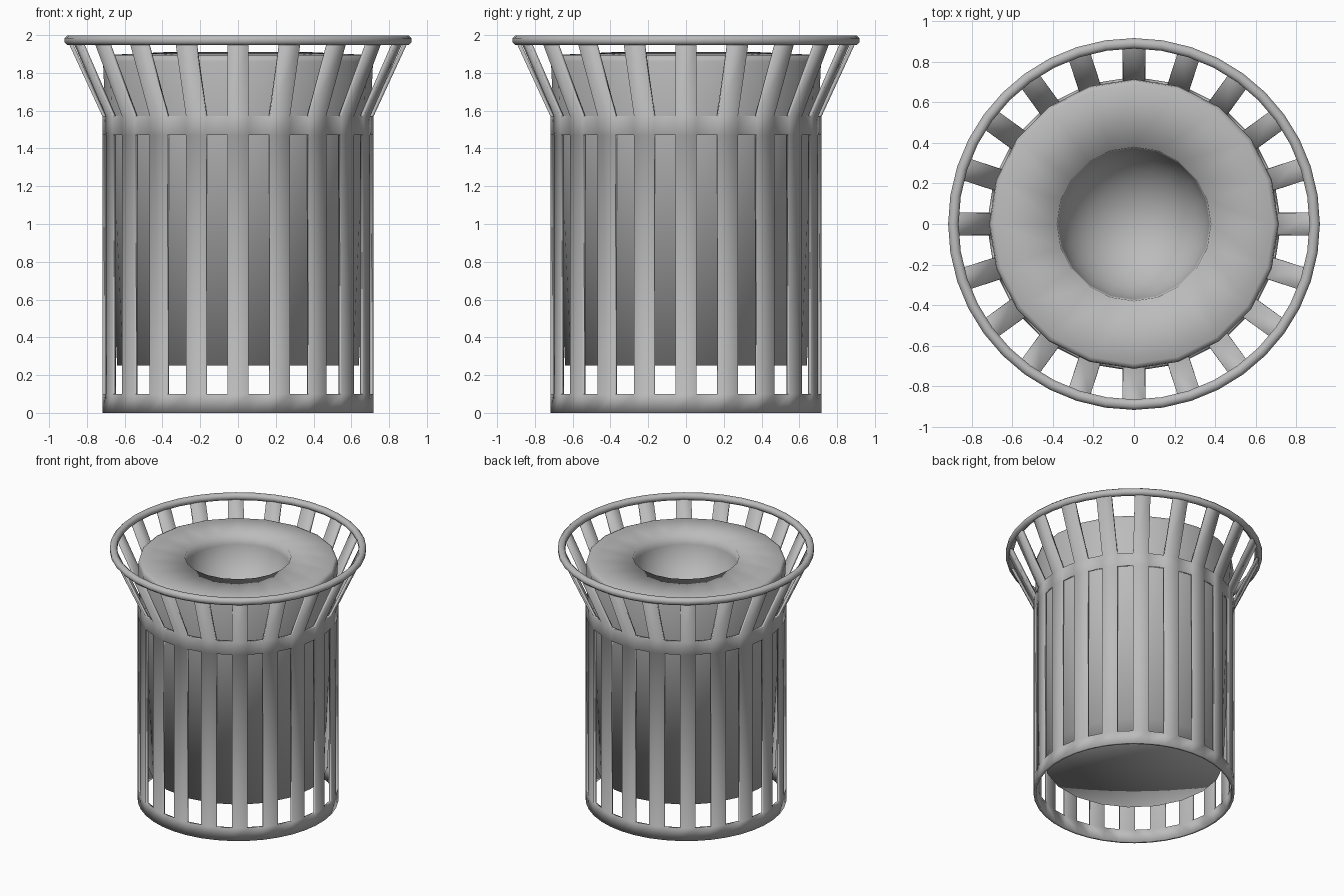
import bpy, bmesh
from math import sin, cos, pi, asin, radians

cube = bpy.data.objects.get("Cube")
if cube:
    bpy.data.objects.remove(cube, do_unlink=True)

# Single painted metal colour
grey = bpy.data.materials.new("grey_metal")
grey.use_nodes = True
colour = (0.5, 0.5, 0.5, 1)
grey.diffuse_color = colour
grey.node_tree.nodes["Principled BSDF"].inputs["Base Color"].default_value = colour

SLATS = 20
HALF_WIDTH = 0.056


def finish(bm, name, angle):
    """Turn a bmesh into a smooth shaded, painted object."""
    mesh = bpy.data.meshes.new(name)
    bm.to_mesh(mesh)
    bm.free()
    obj = bpy.data.objects.new(name, mesh)
    bpy.context.collection.objects.link(obj)
    mesh.materials.append(grey)
    bpy.ops.object.select_all(action='DESELECT')
    obj.select_set(True)
    bpy.context.view_layer.objects.active = obj
    bpy.ops.object.shade_smooth_by_angle(angle=radians(angle))
    return obj


def revolve(name, profile, sides, angle, closed=False):
    """Spin a radius/height profile round z; radius 0 makes a pole."""
    bm = bmesh.new()
    rings = []
    for r, z in profile:
        if r == 0:
            rings.append([bm.verts.new((0, 0, z))] * sides)
        else:
            rings.append([bm.verts.new((r * cos(2 * pi * i / sides),
                                        r * sin(2 * pi * i / sides), z))
                          for i in range(sides)])
    pairs = list(zip(rings, rings[1:]))
    if closed:
        pairs.append((rings[-1], rings[0]))
    for a, b in pairs:
        for i in range(sides):
            j = (i + 1) % sides
            bm.faces.new(list(dict.fromkeys((a[i], a[j], b[j], b[i]))))
    bmesh.ops.recalc_face_normals(bm, faces=bm.faces)
    return finish(bm, name, angle)


# Slatted outer shell: base band, upright slats, collar, flared slats
bm = bmesh.new()
levels = [(0.72, 0), (0.72, 0.1), (0.72, 1.47), (0.72, 1.57), (0.9, 1.96)]
rings = []
for r, z in levels:
    half = asin(HALF_WIDTH / r)
    ring = []
    for i in range(SLATS):
        for side in (-half, half):
            a = 2 * pi * i / SLATS + side
            ring.append(bm.verts.new((r * cos(a), r * sin(a), z)))
    rings.append(ring)
for band, (low, high) in enumerate(zip(rings, rings[1:])):
    open_band = band % 2 == 1
    for i in range(0, 2 * SLATS, 2 if open_band else 1):
        j = (i + 1) % (2 * SLATS)
        bm.faces.new((low[i], low[j], high[j], high[i]))
loose = [v for v in bm.verts if not v.link_faces]
bmesh.ops.delete(bm, geom=loose, context='VERTS')
shell = finish(bm, "slatted_shell", 40)
wall = shell.modifiers.new("wall", 'SOLIDIFY')
wall.thickness = 0.02
wall.offset = -1

# Rolled rim on top of the flared slats
tube = [(0.892 + 0.028 * cos(2 * pi * k / 8 + pi / 8),
         1.973 + 0.028 * sin(2 * pi * k / 8 + pi / 8)) for k in range(8)]
revolve("top_rim", tube, 40, 60, closed=True)

# Tapered inner bin with a gently sloped lid and a bowl-shaped opening
bowl = [(0.38 * cos(k * pi / 16), 1.91 - 0.38 * sin(k * pi / 16)) for k in range(8)]
profile = [(0, 0.25), (0.64, 0.25), (0.715, 1.86), (0.71, 1.885), (0.69, 1.895)]
revolve("inner_bin", profile + bowl + [(0, 1.53)], SLATS, 120)
